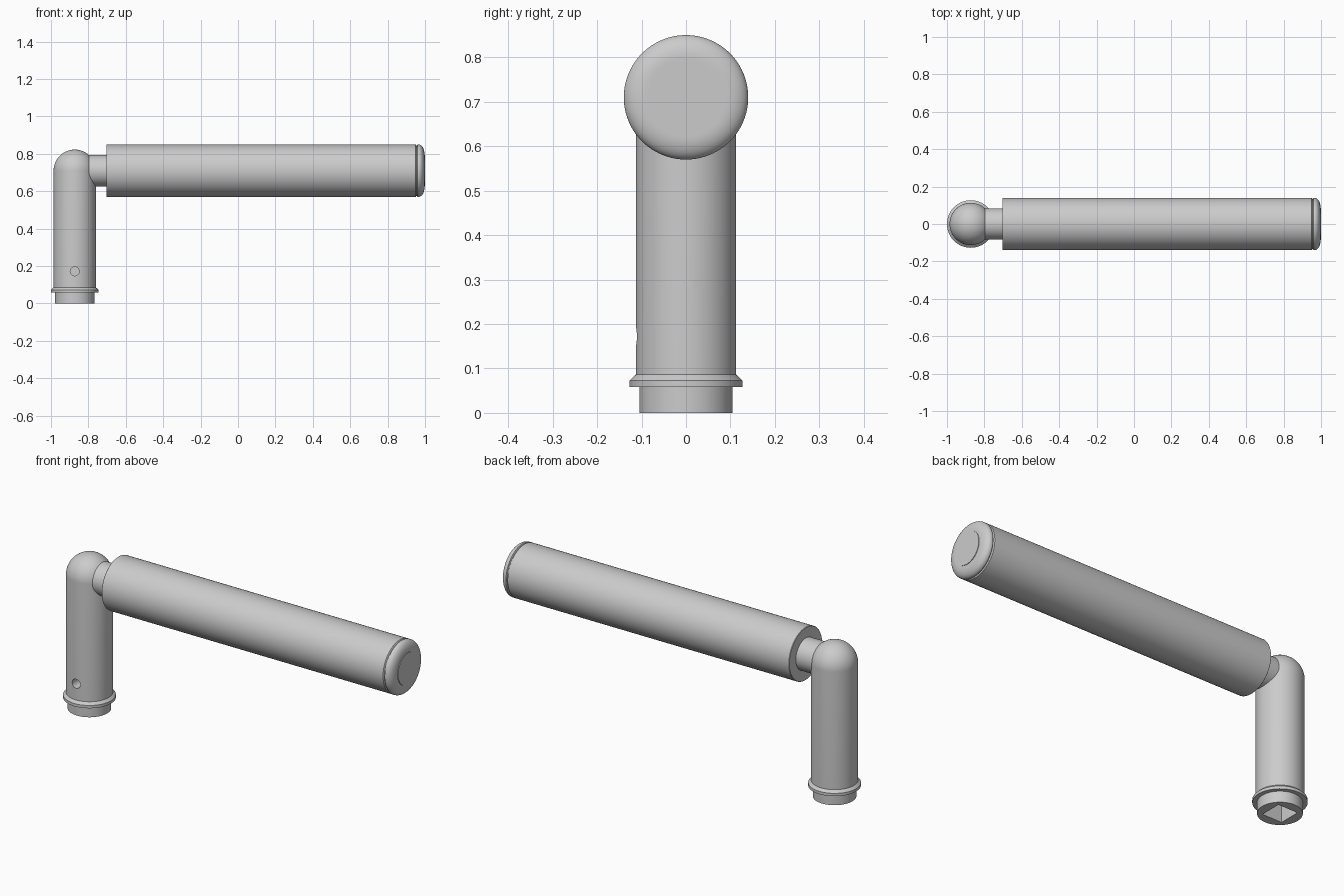
import bpy, bmesh, math
from mathutils import Matrix

if "Cube" in bpy.data.objects:
    bpy.data.objects.remove(bpy.data.objects["Cube"])

POST_X = -0.873   # centre line of the upright
ARM_Z = 0.71      # centre line of the grip


def lathe(name, profile, matrix=Matrix(), steps=96, angle=30):
    """Revolve (radius, height) points around z, then place with matrix."""
    bm = bmesh.new()
    verts = [bm.verts.new((r, 0, h)) for r, h in profile]
    edges = [bm.edges.new(pair) for pair in zip(verts, verts[1:])]
    bmesh.ops.spin(bm, geom=verts + edges, cent=(0, 0, 0), axis=(0, 0, 1),
                   angle=2 * math.pi, steps=steps)
    bmesh.ops.remove_doubles(bm, verts=bm.verts[:], dist=1e-5)
    bmesh.ops.recalc_face_normals(bm, faces=bm.faces[:])
    bm.transform(matrix)
    mesh = bpy.data.meshes.new(name)
    bm.to_mesh(mesh)
    bm.free()
    obj = bpy.data.objects.new(name, mesh)
    bpy.context.collection.objects.link(obj)
    smooth(obj, angle)
    return obj


def smooth(obj, angle=30):
    bpy.ops.object.select_all(action='DESELECT')
    obj.select_set(True)
    bpy.context.view_layer.objects.active = obj
    bpy.ops.object.shade_smooth_by_angle(angle=math.radians(angle))


def cut(obj, cutter):
    mod = obj.modifiers.new("cut", 'BOOLEAN')
    mod.operation = 'DIFFERENCE'
    mod.solver = 'EXACT'
    mod.object = cutter
    bpy.context.view_layer.objects.active = obj
    bpy.ops.object.modifier_apply(modifier=mod.name)
    bpy.data.objects.remove(cutter, do_unlink=True)


def arc(r, z, steps, start=0.0):
    """Quarter circle from the equator up to the pole."""
    return [(r * math.cos(a), z + r * math.sin(a))
            for a in (start + (math.pi / 2 - start) * i / steps for i in range(steps))] + [(0, z + r)]


# Upright: plug, flared collar, shaft and domed top
post = lathe("upright",
             [(0, 0), (0.105, 0), (0.105, 0.058), (0.127, 0.058), (0.127, 0.073),
              (0.113, 0.086)] + arc(0.113, ARM_Z, 20),
             Matrix.Translation((POST_X, 0, 0)))

# Square spindle socket in the bottom
bpy.ops.mesh.primitive_cube_add(size=1, location=(POST_X, 0, 0.1))
socket = bpy.context.object
socket.scale = (0.114, 0.114, 0.4)
cut(post, socket)

# Set screw hole in the front, running into the socket
bpy.ops.mesh.primitive_cylinder_add(vertices=32, radius=0.024, depth=0.12,
                                    location=(POST_X, -0.1, 0.172),
                                    rotation=(math.pi / 2, 0, 0))
cut(post, bpy.context.object)
smooth(post)

# Parts along x: neck, grip and end cap
along_x = Matrix.Translation((0, 0, ARM_Z)) @ Matrix.Rotation(math.pi / 2, 4, 'Y')
lathe("neck", [(0, POST_X + 0.03), (0.084, POST_X + 0.03), (0.084, -0.69), (0, -0.69)], along_x)
lathe("grip", [(0, -0.704), (0.138, -0.704), (0.14, -0.702), (0.14, 0.95),
               (0.134, 0.954), (0, 0.954)], along_x)
cap_edge = [(0.09 + 0.05 * math.cos(a), 0.966 + 0.031 * math.sin(a))
            for a in (math.pi / 2 * i / 12 for i in range(13))]
lathe("end_cap", [(0, 0.952), (0.134, 0.952), (0.134, 0.957), (0.14, 0.96)] + cap_edge
      + [(0.085, 0.997), (0.085, 1.0), (0, 1.0)], along_x)
